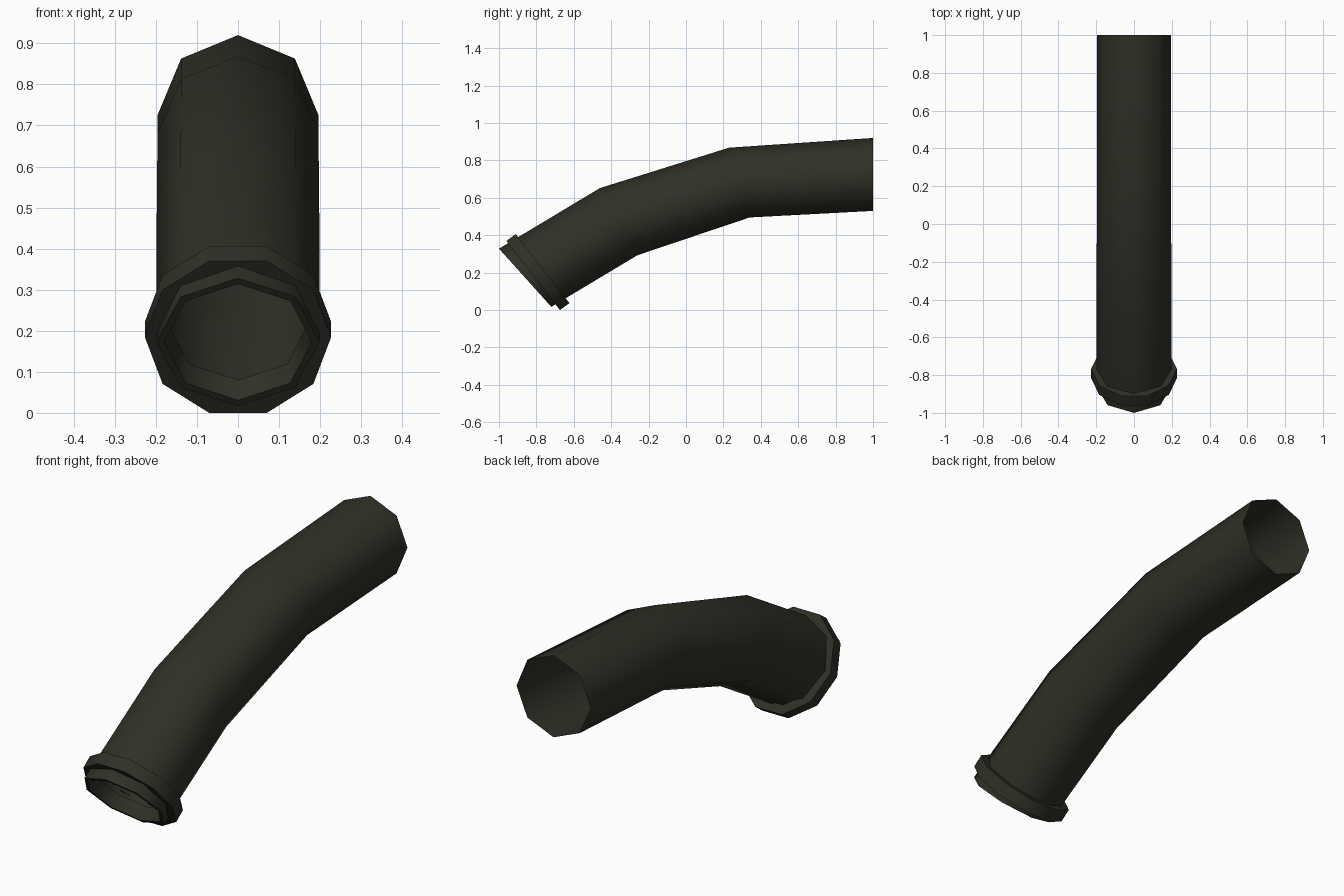
import bpy, bmesh, math
from mathutils import Vector

if "Cube" in bpy.data.objects:
    bpy.data.objects.remove(bpy.data.objects["Cube"])

mat = bpy.data.materials.new("dark olive")
mat.diffuse_color = (0.030, 0.029, 0.020, 1)
mat.use_nodes = True
mat.node_tree.nodes["Principled BSDF"].inputs["Base Color"].default_value = mat.diffuse_color


def ring(top, bottom, half_width, sides, flat_top=False, scale=1.0, push=(0, 0)):
    """Ring of points around the middle of two (y, z) points in the side view."""
    t, b = Vector((0, *top)), Vector((0, *bottom))
    mid, up = (t + b) / 2, (t - b) / 2
    if flat_top:  # the given points are on flats, not corners
        up = up / math.cos(math.pi / sides) * math.cos(math.pi / sides) / math.sin(math.radians(72))
    off = Vector((0, *push))
    return [mid + off + scale * (Vector((half_width * math.cos(a), 0, 0)) + up * math.sin(a))
            for a in (2 * math.pi * i / sides for i in range(sides))]


def loft(name, rings, closed=False):
    bm = bmesh.new()
    loops = [[bm.verts.new(p) for p in r] for r in rings]
    pairs = list(zip(loops, loops[1:]))
    if closed:
        pairs.append((loops[-1], loops[0]))
    n = len(loops[0])
    for a, b in pairs:
        for i in range(n):
            j = (i + 1) % n
            bm.faces.new((a[i], a[j], b[j], b[i]))
    me = bpy.data.meshes.new(name)
    bm.to_mesh(me)
    bm.free()
    me.materials.append(mat)
    ob = bpy.data.objects.new(name, me)
    bpy.context.collection.objects.link(ob)
    bpy.ops.object.select_all(action='DESELECT')
    ob.select_set(True)
    bpy.context.view_layer.objects.active = ob
    bpy.ops.object.shade_smooth_by_angle(angle=math.radians(50))
    return ob


# bent eight-sided pipe, open at the back, with a thick rim at the mouth
mouth = ((-1.0, 0.328), (-0.72, 0.017))
loft("bent_pipe", [
    ring((1.0, 0.92), (1.0, 0.53), 0.196, 8),
    ring((0.23, 0.868), (0.34, 0.495), 0.196, 8),
    ring((-0.46, 0.652), (-0.26, 0.293), 0.198, 8),
    ring(*mouth, 0.198, 8),
    ring(*mouth, 0.198, 8, scale=0.91),
    ring(*mouth, 0.198, 8, scale=0.85, push=(0.05, 0.04)),
])

# ten-sided collar around the pipe just behind the mouth
back = ((-0.91, 0.406), (-0.623, 0.037))
front = ((-0.96, 0.370), (-0.674, 0.0))
loft("collar", [
    ring(*back, 0.227, 10, True, scale=0.82),
    ring(*back, 0.227, 10, True),
    ring(*front, 0.227, 10, True),
    ring(*front, 0.227, 10, True, scale=0.82),
])
